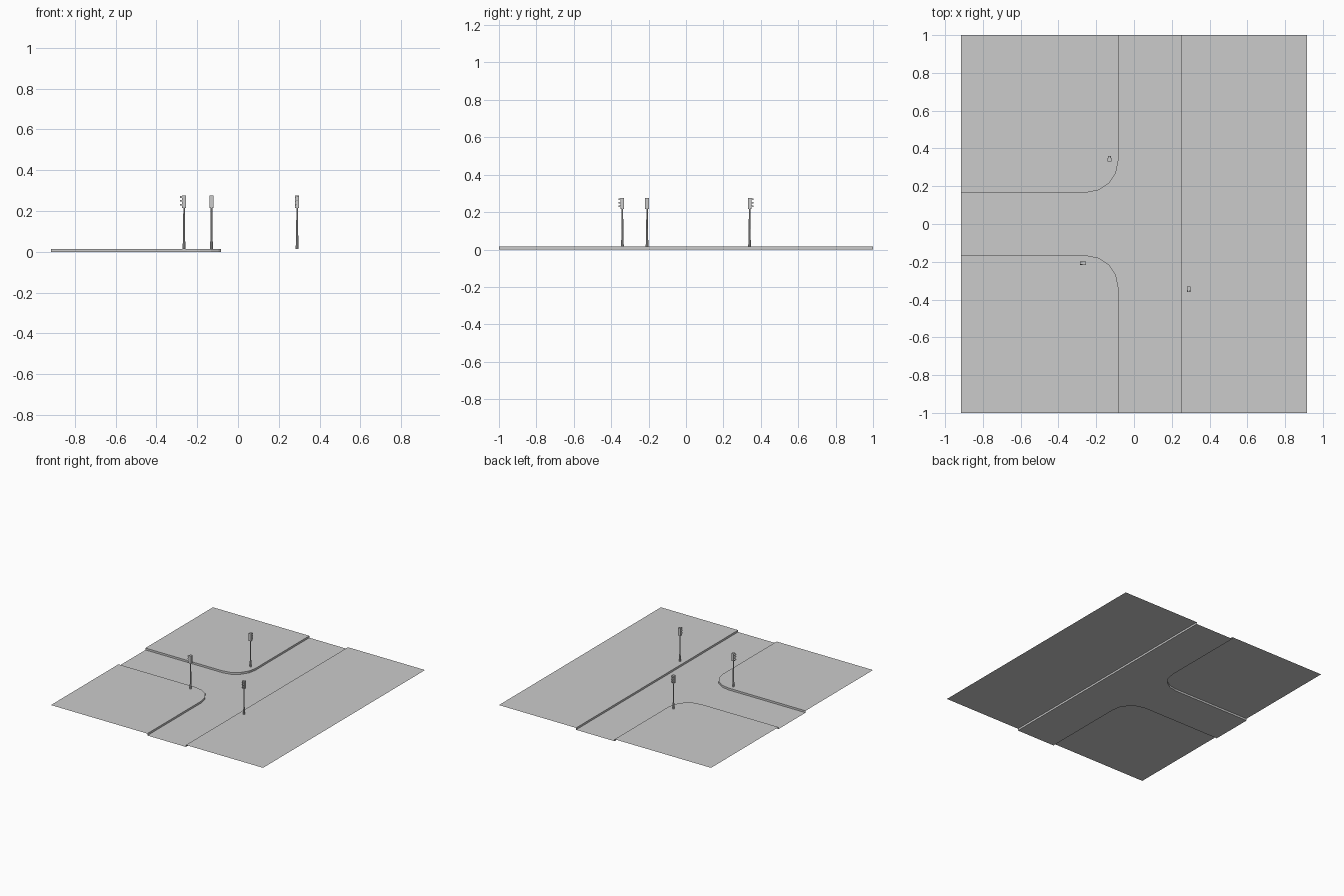
import bpy, bmesh
from math import sin, cos, pi
from mathutils import Matrix

if "Cube" in bpy.data.objects:
    bpy.data.objects.remove(bpy.data.objects["Cube"])

W, L, H = 11 / 12, 1.0, 0.015          # half width, half length, kerb height
XL, XR, YS, R = -1 / 12, 0.25, 1 / 6, 1 / 6  # road edges and corner radius


def finish(name, bm):
    me = bpy.data.meshes.new(name)
    bm.to_mesh(me)
    bm.free()
    ob = bpy.data.objects.new(name, me)
    bpy.context.collection.objects.link(ob)
    return ob


def add_face(bm, pts):
    return bm.faces.new([bm.verts.new(p) for p in pts])


def pavement(name, kerb, outer):
    # raised sheet plus a vertical kerb wall along the road side
    bm = bmesh.new()
    top = [bm.verts.new((x, y, H)) for x, y in kerb]
    low = [bm.verts.new((x, y, 0)) for x, y in kerb]
    rest = [bm.verts.new((x, y, H)) for x, y in outer]
    f = bm.faces.new(top + rest)
    f.normal_update()
    up = f.normal.z > 0
    for i in range(len(kerb) - 1):
        q = [low[i], low[i + 1], top[i + 1], top[i]]
        bm.faces.new(q if up else q[::-1])
    if not up:
        f.normal_flip()
    return finish(name, bm)


# rounded kerb line of the back left corner, from side road to main road
arc = [(XL - R + R * sin(a), YS + R - R * cos(a))
       for a in [i * pi / 8 for i in range(5)]]
back = [(-W, YS)] + arc + [(XL, L)]
front = [(x, -y) for x, y in back]

pavement("back_left_pavement", back, [(-W, L)])
pavement("front_left_pavement", front, [(-W, -L)])
pavement("right_pavement", [(XR, -L), (XR, L)], [(W, L), (W, -L)])

# T-junction road surface
bm = bmesh.new()
road = front[::-1] + [] 
f = add_face(bm, [(x, y, 0) for x, y in road + back + [(XR, L), (XR, -L)]])
f.normal_update()
if f.normal.z < 0:
    f.normal_flip()
bmesh.ops.triangulate(bm, faces=bm.faces[:])
finish("road", bm)


def cone(bm, r1, r2, z1, z2, n=8):
    bmesh.ops.create_cone(bm, cap_ends=True, segments=n, radius1=r1, radius2=r2,
                          depth=z2 - z1,
                          matrix=Matrix.Translation((0, 0, (z1 + z2) / 2)))


def traffic_light(name, x, y, turn):
    # built facing -y, then turned
    place = Matrix.Translation((x, y, H)) @ Matrix.Rotation(turn, 4, 'Z')

    bm = bmesh.new()                    # stepped post
    cone(bm, 0.0075, 0.0065, 0, 0.035)
    cone(bm, 0.0055, 0.004, 0.035, 0.205)
    finish(name + "_post", bm).matrix_world = place

    bm = bmesh.new()                    # signal box
    bmesh.ops.create_cube(bm, size=1, matrix=Matrix.Translation((0, 0, 0.231))
                          @ Matrix.Diagonal((0.02, 0.019, 0.06, 1)))
    finish(name + "_housing", bm).matrix_world = place

    lens, hood = bmesh.new(), bmesh.new()
    for z in (0.212, 0.231, 0.250):
        ring = [2 * pi * i / 12 for i in range(12)]
        add_face(lens, [(0.006 * cos(a), -0.0105, z + 0.006 * sin(a)) for a in ring])
        # half-round visor over each lens
        for i in range(8):
            a, b = pi * i / 8, pi * (i + 1) / 8
            ro, ri, y0, y1 = 0.0082, 0.0072, -0.0095, -0.021
            P = lambda r, t, yy: (r * cos(t), yy, z + r * sin(t))
            add_face(hood, [P(ro, a, y0), P(ro, a, y1), P(ro, b, y1), P(ro, b, y0)])
            add_face(hood, [P(ri, b, y0), P(ri, b, y1), P(ri, a, y1), P(ri, a, y0)])
            add_face(hood, [P(ro, a, y1), P(ri, a, y1), P(ri, b, y1), P(ro, b, y1)])
    bmesh.ops.remove_doubles(hood, verts=hood.verts[:], dist=1e-5)
    finish(name + "_lenses", lens).matrix_world = place
    finish(name + "_visors", hood).matrix_world = place


traffic_light("front_signal", 0.29, -0.34, 0)
traffic_light("back_signal", -0.13, 0.34, pi)
traffic_light("side_signal", -0.264, -0.208, -pi / 2)
